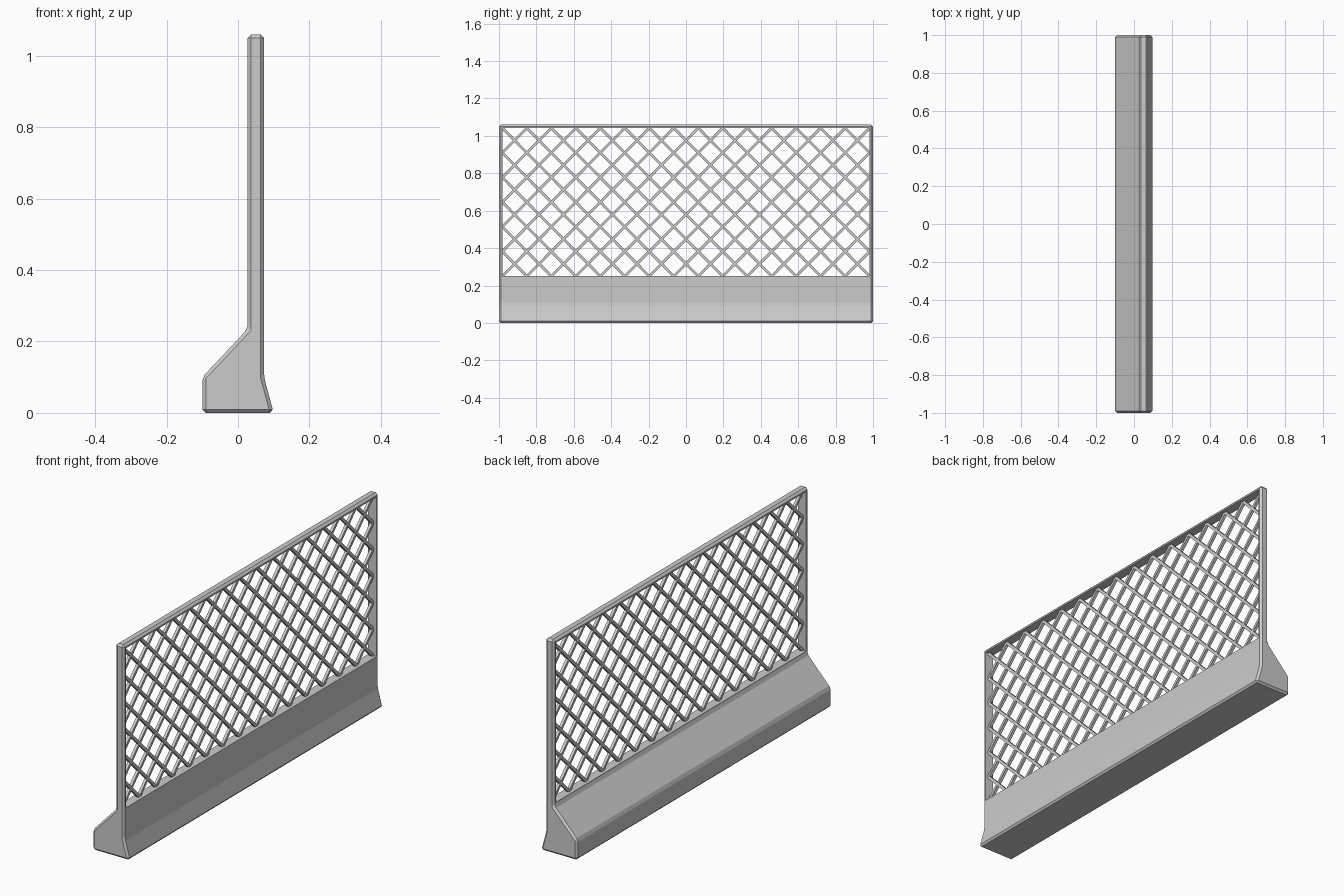
import bpy, bmesh
from mathutils import Vector

if "Cube" in bpy.data.objects:
    bpy.data.objects.remove(bpy.data.objects["Cube"])

# Barrier and fence frame: one side profile swept along y
profile = [(-0.1, 0), (0.1, 0), (0.073, 0.1), (0.073, 1.06), (0.027, 1.06),
           (0.027, 0.235), (-0.1, 0.1)]
bm = bmesh.new()
face = bm.faces.new([bm.verts.new((x, -1, z)) for x, z in profile])
ext = bmesh.ops.extrude_face_region(bm, geom=[face])
bmesh.ops.translate(bm, vec=(0, 2, 0),
                    verts=[v for v in ext["geom"] if isinstance(v, bmesh.types.BMVert)])
bmesh.ops.recalc_face_normals(bm, faces=bm.faces)
mesh = bpy.data.meshes.new("barrier_frame")
bm.to_mesh(mesh)
bm.free()
frame = bpy.data.objects.new("barrier_frame", mesh)
bpy.context.collection.objects.link(frame)

# Window opening above the barrier
Y, Z0, Z1 = 0.982, 0.25, 1.042
bpy.ops.mesh.primitive_cube_add(size=1, location=(0.05, 0, (Z0 + Z1) / 2))
cutter = bpy.context.object
cutter.name = "window_cutter"
cutter.scale = (0.3, 2 * Y, Z1 - Z0)
cutter.hide_render = True
cutter.hide_set(True)

# Chamfer every outer edge, then cut the opening
bev = frame.modifiers.new("chamfer", "BEVEL")
bev.width, bev.segments = 0.01, 1
bev.limit_method = "ANGLE"
bev.angle_limit = 0.2
cut = frame.modifiers.new("window", "BOOLEAN")
cut.operation, cut.object, cut.solver = "DIFFERENCE", cutter, "EXACT"

# Diamond mesh: 45-degree bars clipped to the opening
COLS, ROWS, R = 15, 6, 0.007
dy, dz = 2 * Y / COLS, (Z1 - Z0) / ROWS
bm = bmesh.new()


def bar(a, b, x):
    d = (b - a).normalized()
    n = Vector((0, -d.z, d.y)) * R
    depth = Vector((R, 0, 0))
    c = Vector((x, 0, 0))
    ends = [[bm.verts.new(p + c + s * n + t * depth)
             for s, t in ((1, 1), (1, -1), (-1, -1), (-1, 1))] for p in (a, b)]
    for i in range(4):
        j = (i + 1) % 4
        bm.faces.new((ends[0][i], ends[0][j], ends[1][j], ends[1][i]))
    bm.faces.new(ends[0])
    bm.faces.new(ends[1])


for k in range(-ROWS, COLS):
    i0, i1 = max(k, 0), min(k + ROWS, COLS)
    for side in (1, -1):
        a = Vector((0, side * (-Y + i0 * dy), Z0 + (i0 - k) * dz))
        b = Vector((0, side * (-Y + i1 * dy), Z0 + (i1 - k) * dz))
        if (b - a).length > 0.01:
            bar(a, b, 0.05)
bmesh.ops.recalc_face_normals(bm, faces=bm.faces)
mesh = bpy.data.meshes.new("wire_mesh")
bm.to_mesh(mesh)
bm.free()
bpy.context.collection.objects.link(bpy.data.objects.new("wire_mesh", mesh))
